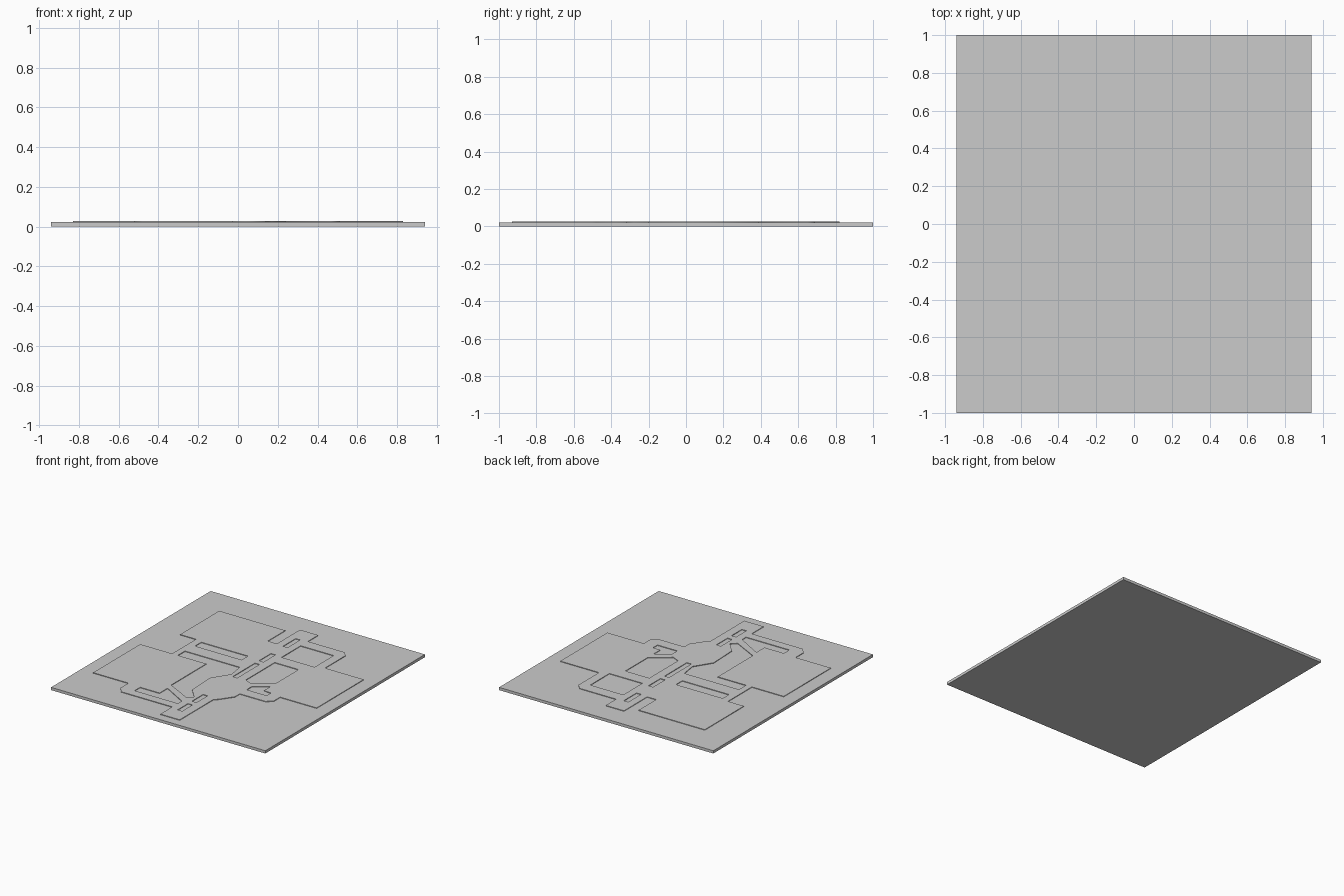
import bpy

if "Cube" in bpy.data.objects:
    bpy.data.objects.remove(bpy.data.objects["Cube"])

PLATE_TOP = 0.022
RELIEF_TOP = 0.027


def rect(x0, y0, x1, y1):
    return [(x0, y0), (x1, y0), (x1, y1), (x0, y1)]


def filled_profile(name, loops, z0, z1):
    """Extrude closed 2D loops; inner loops become holes."""
    cu = bpy.data.curves.new(name + "_profile", 'CURVE')
    cu.dimensions = '2D'
    cu.fill_mode = 'BOTH'
    cu.extrude = (z1 - z0) / 2
    for pts in loops:
        sp = cu.splines.new('POLY')
        sp.points.add(len(pts) - 1)
        for p, (x, y) in zip(sp.points, pts):
            p.co = (x, y, 0, 1)
        sp.use_cyclic_u = True
    ob = bpy.data.objects.new(name, cu)
    ob.location.z = (z0 + z1) / 2
    bpy.context.collection.objects.link(ob)
    bpy.ops.object.select_all(action='DESELECT')
    bpy.context.view_layer.objects.active = ob
    ob.select_set(True)
    bpy.ops.object.convert(target='MESH')
    return bpy.context.object


# Base plate
bpy.ops.mesh.primitive_cube_add(size=1, location=(0, 0, PLATE_TOP / 2))
plate = bpy.context.object
plate.name = "base_plate"
plate.scale = (1.88, 2.0, PLATE_TOP)
bpy.ops.object.transform_apply(location=False, rotation=False, scale=True)

# Raised floor relief: outer boundary, clockwise from the left wing
outline = [
    (-.83, -.63), (-.83, -.04), (-.55, -.04), (-.55, .26), (-.69, .26),
    (-.69, .75), (-.11, .75), (-.11, .53), (-.03, .53), (-.03, .82),
    (.13, .82), (.13, .69), (.45, .69), (.49, .65), (.49, .39),
    (.83, .39), (.83, -.20), (.51, -.20), (.51, -.28), (.465, -.32),
    (.24, -.32), (.24, -.38), (.17, -.48), (.14, -.51), (.14, -.93),
    (-.03, -.93), (-.03, -.78), (-.48, -.78), (-.52, -.73), (-.52, -.63),
]

# Openings in the right half
right_holes = [
    rect(.13, .36, .42, .60),
    [(.14, .26), (.35, .26), (.35, -.02), (.20, -.13), (.14, -.10)],
    [(.24, -.235), (.415, -.235), (.415, -.18), (.35, -.175),
     (.35, -.09), (.24, -.165)],
]

# Openings in the left half
left_holes = [
    rect(-.49, .16, -.08, .24),
    [(-.50, -.04), (-.25, -.04), (-.25, -.48), (-.04, -.59), (0, -.55),
     (-.08, -.46), (-.09, -.22), (0, -.08), (-.02, .05), (-.50, .05)],
    [(-.41, -.71), (-.03, -.71), (-.03, -.66), (-.24, -.54),
     (-.24, -.64), (-.41, -.64)],
]

# Row of narrow slots along the central spine
slots = [rect(.03, a, .07, b) for a, b in
         ((-.80, -.67), (-.62, -.48), (-.11, .17), (.22, .37), (.52, .68))]

filled_profile("raised_relief", [outline] + right_holes + left_holes + slots,
               PLATE_TOP - .001, RELIEF_TOP)
